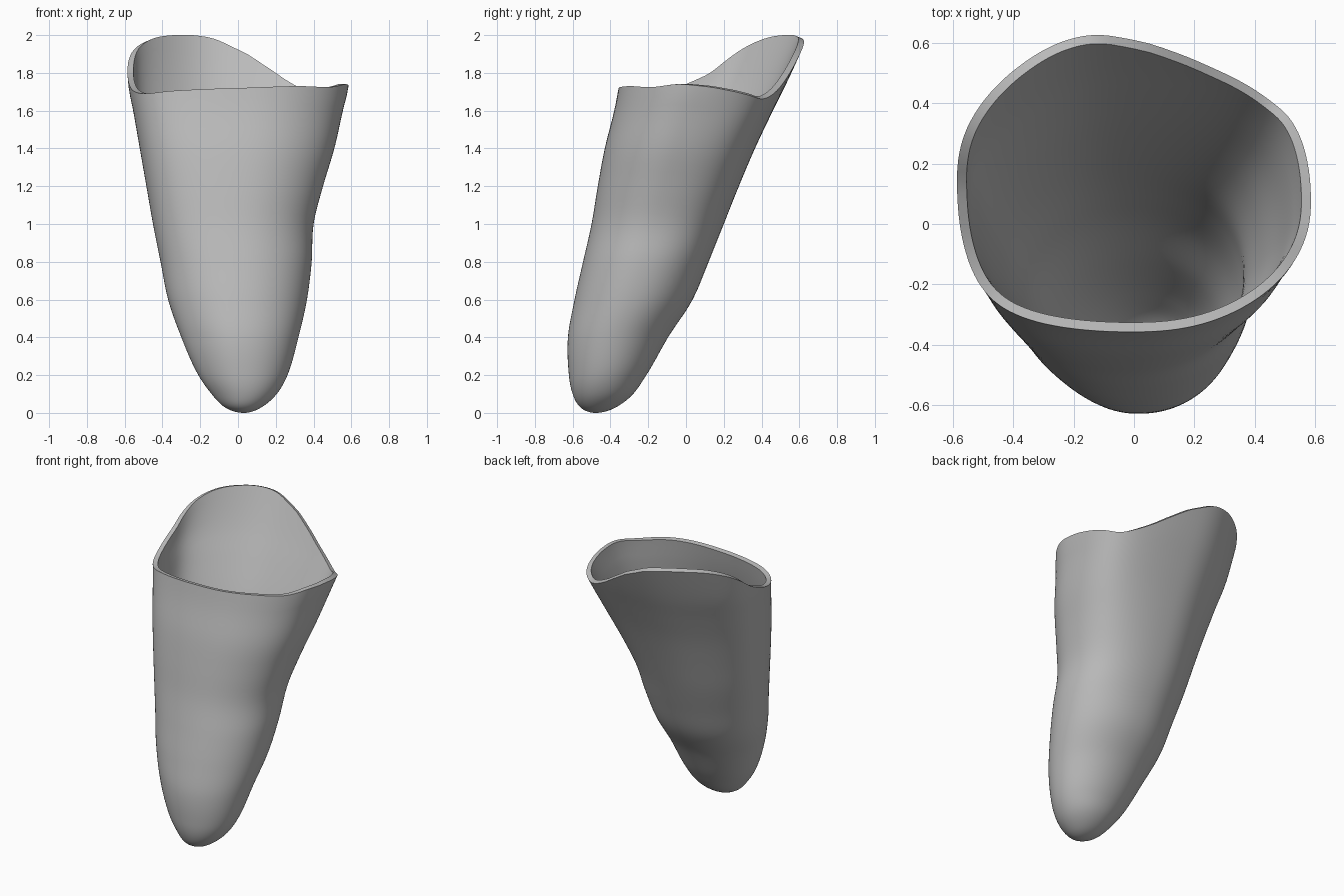
import bpy
import bmesh
from math import sin, cos, radians, sqrt, copysign, tau

if "Cube" in bpy.data.objects:
    bpy.data.objects.remove(bpy.data.objects["Cube"], do_unlink=True)

COLUMNS = 120
ROWS = 64
WALL = 0.032

# Body extents: height, x min, x max, y min, y max
SECTIONS = [
    (0, .03, .03, -.48, -.48),
    (.03, -.07, .125, -.56, -.37),
    (.1, -.14, .205, -.6, -.28),
    (.2, -.21, .262, -.62, -.21),
    (.4, -.3, .32, -.625, -.095),
    (.6, -.37, .365, -.59, .035),
    (.8, -.41, .39, -.545, .12),
    (1, -.45, .4, -.5, .2),
    (1.2, -.485, .45, -.467, .28),
    (1.4, -.52, .51, -.43, .365),
    (1.6, -.555, .555, -.38, .46),
    (1.73, -.58, .585, -.355, .525),
    (2, -.595, .595, -.31, .648),
]

# Rim height by angle, counted from +x towards +y
RIM = [
    (0, 1.73), (15, 1.705), (30, 1.68), (45, 1.662), (58, 1.685), (70, 1.74),
    (80, 1.82), (90, 1.91), (100, 1.963), (112, 1.985), (125, 1.99),
    (142, 1.975), (158, 1.925), (170, 1.86), (182, 1.77), (196, 1.71),
    (215, 1.69), (240, 1.705), (270, 1.72), (300, 1.73), (325, 1.725),
    (345, 1.74),
]


def spline(keys, x):
    """Smooth interpolation through (position, value) pairs."""
    i = 0
    while i < len(keys) - 2 and x > keys[i + 1][0]:
        i += 1

    def slope(k):
        a, b = keys[max(k - 1, 0)], keys[min(k + 1, len(keys) - 1)]
        return (b[1] - a[1]) / (b[0] - a[0])

    (x0, v0), (x1, v1) = keys[i], keys[i + 1]
    h = x1 - x0
    t = (x - x0) / h
    s = t * t * (3 - 2 * t)
    bend = t * (1 - t) * h * (slope(i) * (1 - t) - slope(i + 1) * t)
    return v0 + (v1 - v0) * s + bend


# Curves against the root of the height, so the tip closes roundly
curves = [[(sqrt(row[0]), row[k]) for row in SECTIONS] for k in range(1, 5)]
rim_keys = ([(a - 360, z) for a, z in RIM[-2:]] + RIM
            + [(a + 360, z) for a, z in RIM[:2]])


def corner_fullness(c, s, upper):
    """How much squarer or rounder each corner is than the average."""
    if s > 0:
        return 0.75 * upper ** 2 if c > 0 else -0.4 * upper
    return -0.15 * upper if c > 0 else 0.7 * upper - 0.2


def surface_point(angle, u):
    """Point on the outer shell at an angle and root height."""
    x_min, x_max, y_min, y_max = [spline(c, u) for c in curves]
    c, s = cos(angle), sin(angle)
    height = u * u
    upper = min(max((height - 0.4) / 1.2, 0), 1)
    corner = abs(2 * s * c)
    power = 2.05 + 0.25 * upper + corner * corner_fullness(c, s, upper)
    x = copysign(abs(c) ** (2 / power), c)
    y = copysign(abs(s) ** (2 / power), s)
    return ((x_min + x_max + x * (x_max - x_min)) / 2,
            (y_min + y_max + y * (y_max - y_min)) / 2, height)


# Outer shell
bm = bmesh.new()
tip = bm.verts.new(surface_point(0, 0))
rings = []
for row in range(1, ROWS + 1):
    ring = []
    for col in range(COLUMNS):
        angle = tau * col / COLUMNS
        top = sqrt(spline(rim_keys, 360 * col / COLUMNS))
        ring.append(bm.verts.new(surface_point(angle, top * row / ROWS)))
    rings.append(ring)
for col in range(COLUMNS):
    after = (col + 1) % COLUMNS
    bm.faces.new((tip, rings[0][after], rings[0][col]))
    for low, high in zip(rings, rings[1:]):
        bm.faces.new((low[col], low[after], high[after], high[col]))

mesh = bpy.data.meshes.new("socket_shell")
bm.to_mesh(mesh)
bm.free()
shell = bpy.data.objects.new("socket_shell", mesh)
bpy.context.collection.objects.link(shell)

# Plain grey material
grey = bpy.data.materials.new("plain_grey")
grey.use_nodes = True
colour = (0.5, 0.5, 0.5, 1)
grey.diffuse_color = colour
grey.node_tree.nodes["Principled BSDF"].inputs["Base Color"].default_value = colour
mesh.materials.append(grey)

# Wall thickness with a crisp flat rim
bpy.ops.object.select_all(action='DESELECT')
shell.select_set(True)
bpy.context.view_layer.objects.active = shell
wall = shell.modifiers.new("wall", 'SOLIDIFY')
wall.thickness = WALL
wall.offset = -1
bpy.ops.object.modifier_apply(modifier=wall.name)
bpy.ops.object.shade_smooth_by_angle(angle=radians(40))
